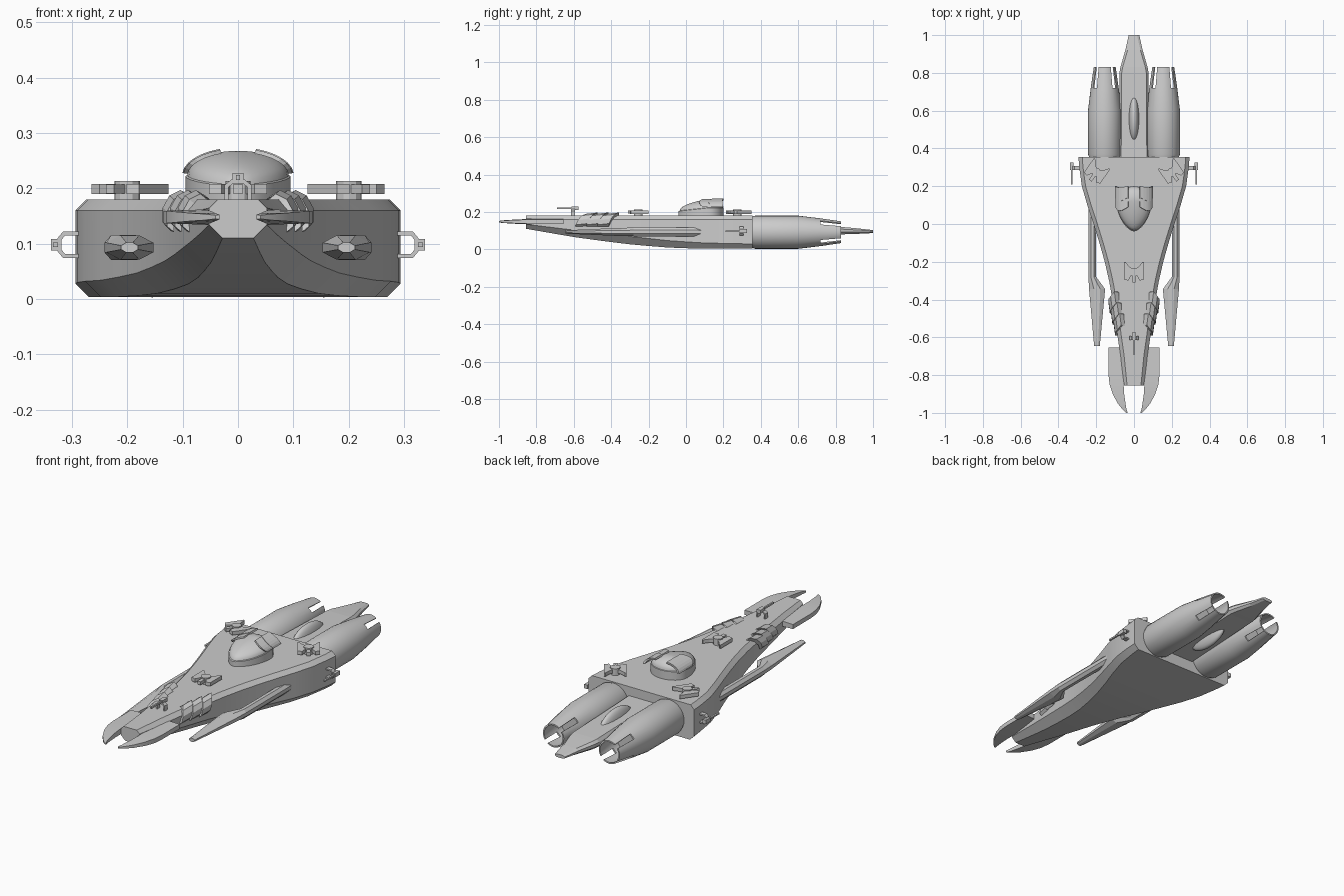
import bpy, bmesh, math
from mathutils import Matrix, Vector

if "Cube" in bpy.data.objects:
    bpy.data.objects.remove(bpy.data.objects["Cube"])


def finish(name, bm, mirror=False, smooth=None):
    bmesh.ops.recalc_face_normals(bm, faces=bm.faces)
    me = bpy.data.meshes.new(name)
    bm.to_mesh(me)
    bm.free()
    ob = bpy.data.objects.new(name, me)
    bpy.context.collection.objects.link(ob)
    if smooth:
        bpy.ops.object.select_all(action='DESELECT')
        ob.select_set(True)
        bpy.context.view_layer.objects.active = ob
        bpy.ops.object.shade_smooth_by_angle(angle=math.radians(smooth))
    if mirror:
        m = ob.modifiers.new("mirror", 'MIRROR')
        m.use_mirror_merge = False
    return ob


def loft(bm, rings, mat=Matrix()):
    """Skin closed rings of equal length and cap both ends."""
    vs = [[bm.verts.new(mat @ Vector(p)) for p in r] for r in rings]
    n = len(vs[0])
    for a, b in zip(vs, vs[1:]):
        for i in range(n):
            bm.faces.new((a[i], a[(i + 1) % n], b[(i + 1) % n], b[i]))
    bm.faces.new(vs[0][::-1])
    bm.faces.new(vs[-1])
    return vs


def prism(bm, outline, z0, z1, mat=Matrix()):
    loft(bm, [[(x, y, z) for x, y in outline] for z in (z0, z1)], mat)


def box(bm, x0, x1, y0, y1, z0, z1, mat=Matrix()):
    prism(bm, [(x0, y0), (x1, y0), (x1, y1), (x0, y1)], z0, z1, mat)


def circle(r, n, cx=0, cy=0):
    return [(cx + r * math.cos(2 * math.pi * i / n), cy + r * math.sin(2 * math.pi * i / n))
            for i in range(n)]


# Hull: chamfered sections (y, half width, bottom z, bottom chamfer)
bm = bmesh.new()
rings = []
for y, w, b, c in [(-.855, .052, .11, .024), (-.7, .072, .083, .032), (-.6, .086, .066, .037),
                   (-.5, .1, .052, .04), (-.4, .114, .039, .042), (-.3, .132, .027, .042),
                   (-.2, .155, .018, .04), (-.1, .183, .01, .037), (0, .214, .006, .034),
                   (.1, .247, .004, .03), (.2, .276, .004, .028), (.3, .29, .004, .026),
                   (.355, .294, .004, .024)]:
    t, k = .18, min(.02, w * .3)
    half = [(w - c, b), (w, b + c), (w, t - k), (w - k, t)]
    rings.append([(x, y, z) for x, z in half] + [(-x, y, z) for x, z in half[::-1]])
loft(bm, rings)
finish("hull", bm, smooth=25)

# Engines: lathed shells with four diagonal notches in each nozzle
bm = bmesh.new()
N, CX, CZ = 32, .155, .0915
prof = [(.34, .078), (.37, .0885), (.6, .0885), (.72, .074), (.83, .058), (.83, .051),
        (.72, .066), (.68, .062)]
R = [[bm.verts.new((CX + x, y, CZ + z)) for x, z in circle(r, N)] for y, r in prof]
notch = {i for k in range(4) for i in (8 * k + 3, 8 * k + 4)}
for s in range(len(R) - 1):
    for i in range(N):
        if not (s in (3, 4, 5) and i in notch):
            j = (i + 1) % N
            bm.faces.new((R[s][i], R[s][j], R[s + 1][j], R[s + 1][i]))
for i in notch:
    bm.faces.new((R[3][i], R[3][i + 1], R[6][i + 1], R[6][i]))
    e = i if i % 8 == 3 else i + 1
    bm.faces.new((R[3][e], R[4][e], R[5][e], R[6][e]))
bm.faces.new(R[0])
bm.faces.new(R[-1])
finish("engines", bm, True, 30)

# Tail blade
bm = bmesh.new()
rings = []
for y, w, z0, z1 in [(.34, .08, .06, .135), (.8, .077, .08, .122), (.83, .072, .08, .12),
                     (.92, .046, .083, .112), (1, .028, .087, .103)]:
    m, q = (z0 + z1) / 2, (z1 - z0) * .2
    rings.append([(-w, y, m - q), (-w + .012, y, z0), (w - .012, y, z0), (w, y, m - q),
                  (w, y, m + q), (w - .012, y, z1), (-w + .012, y, z1), (-w, y, m + q)])
loft(bm, rings)
finish("tail_blade", bm)

# Tail fin: upright lens through the blade
bm = bmesh.new()
bmesh.ops.create_uvsphere(bm, u_segments=24, v_segments=12, radius=1,
                          matrix=Matrix.Translation((0, .555, .097)) @ Matrix.Diagonal((.03, .125, .07, 1)))
finish("tail_fin", bm, smooth=40)

# Cockpit canopy: egg outline rising to a dome
def egg(s, z):
    pts = []
    for i in range(32):
        a = 2 * math.pi * i / 32
        c, q = math.cos(a), math.sin(a)
        y = q * (.075 if q > 0 else .165)
        x = .095 * c * (1 if q > 0 else (.62 + .38 * abs(c)))
        rim = z - (.018 * max(0, -q) if z > .18 else 0) * s
        pts.append((x * s, .125 + y * s, rim))
    return pts


bm = bmesh.new()
rings = [egg(1, .17), egg(1, .222), egg(.965, .224)]
for k in range(1, 8):
    a = math.radians(k * 12)
    rings.append(egg(.965 * math.cos(a), .224 + .044 * math.sin(a)))
loft(bm, rings)
finish("canopy", bm, smooth=35)

# Canopy guards: curved bands over the rear of the dome
bm = bmesh.new()
for y0, y1, lift in ((.09, .145, 0), (.14, .2, .002)):
    rings = []
    for k in range(7):
        a = math.radians(5 + k * 11)
        x, z = math.cos(a), math.sin(a)
        sw = .02 * math.sin(math.pi * k / 6)
        ro, ri = (.099 + lift, .049 + lift), (.091, .042)
        rings.append([(ri[0] * x, y0 - sw, .223 + ri[1] * z), (ro[0] * x, y0 - sw, .223 + ro[1] * z),
                      (ro[0] * x, y1 - sw * .3, .223 + ro[1] * z), (ri[0] * x, y1 - sw * .3, .223 + ri[1] * z)])
    loft(bm, rings)
finish("canopy_guards", bm, True)

# Front mandibles: curved plates thinning to the tips (y, inner x, outer x, half thickness)
bm = bmesh.new()
rings = []
for y, x0, x1, h in [(-.655, .05, .135, .014), (-.8, .048, .135, .014), (-.85, .055, .129, .014),
                     (-.9, .052, .113, .012), (-.95, .045, .086, .009), (-.98, .04, .062, .007),
                     (-1, .033, .041, .004)]:
    z = .148
    rings.append([(x0, y, z - h), (x1, y, z - h * .8), (x1, y, z + h * .8), (x0, y, z + h)])
loft(bm, rings)
finish("mandibles", bm, True, 25)

# Side prongs: chamfered spears joined to the hull flanks by long rods
bm = bmesh.new()
rings = []
for y, x0, x1, h in [(-.645, .181, .211, .009), (-.345, .153, .238, .022), (-.28, .2, .241, .023),
                     (.05, .2, .241, .023), (.22, .205, .238, .02)]:
    z, k = .093, (x1 - x0) * .3
    rings.append([(x0, y, z - h * .4), (x0 + k, y, z - h), (x1 - k, y, z - h), (x1, y, z - h * .4),
                  (x1, y, z + h * .4), (x1 - k, y, z + h), (x0 + k, y, z + h), (x0, y, z + h * .4)])
loft(bm, rings)
finish("side_prongs", bm, True)

# Armour scales: three overlapping bent plates on each shoulder of the nose
bm = bmesh.new()
for k in range(3):
    y0, w = -.585 + k * .058, k * .014
    rings = []
    for x, z, dy in [(.05, .183, .045), (.068, .194, .05), (.088, .184, .025),
                     (.1, .162, .008), (.1, .135, -.005)]:
        f, b = y0 + dy, y0 + dy + .062
        rings.append([(x + w - .012, f, z - .014), (x + w, f, z - .004),
                      (x + w + .008, b, z + .003), (x + w - .006, b, z - .012)])
    loft(bm, rings)
finish("armour_scales", bm, True)


# Deck turrets: post, cradle, two swept wings and a short barrel
def turret(bm, x, y, turn):
    m = Matrix.Translation((x, y, .18)) @ Matrix.Rotation(turn, 4, 'Z')
    prism(bm, circle(.023, 12), -.01, .033, m)
    for s in (1, -1):
        prism(bm, [(s * a, b) for a, b in [(.012, -.012), (.03, -.045), (.052, -.038), (.052, .055),
                                           (.045, .055), (.026, .03), (.012, .02)]], .01, .028, m)
    box(bm, -.009, .009, -.055, -.01, .011, .027, m)


bm = bmesh.new()
turret(bm, .2, .275, math.radians(35))
finish("rear_turrets", bm, True)
bm = bmesh.new()
turret(bm, 0, -.255, 0)
finish("front_turret", bm)


# Bracket guns: arched bracket holding a long thin barrel
def bracket_gun(bm, m):
    outer = [(-.024, -.012), (-.024, .022), (-.012, .032), (.012, .032), (.024, .022), (.024, -.012)]
    inner = [(-.017, -.012), (-.017, .018), (-.009, .025), (.009, .025), (.017, .018), (.017, -.012)]
    loft(bm, [[(o[0], -.01, o[1]), (o[0], .012, o[1]), (i[0], .012, i[1]), (i[0], -.01, i[1])]
              for o, i in zip(outer, inner)], m)
    box(bm, -.01, .01, -.008, .03, .026, .044, m)
    box(bm, -.004, .004, -.085, 0, .031, .04, m)


bm = bmesh.new()
bracket_gun(bm, Matrix.Translation((.294, .295, .098)) @ Matrix.Rotation(math.pi / 2, 4, 'Y'))
finish("side_guns", bm, True)
bm = bmesh.new()
bracket_gun(bm, Matrix.Translation((0, -.605, .184)))
finish("nose_gun", bm)
